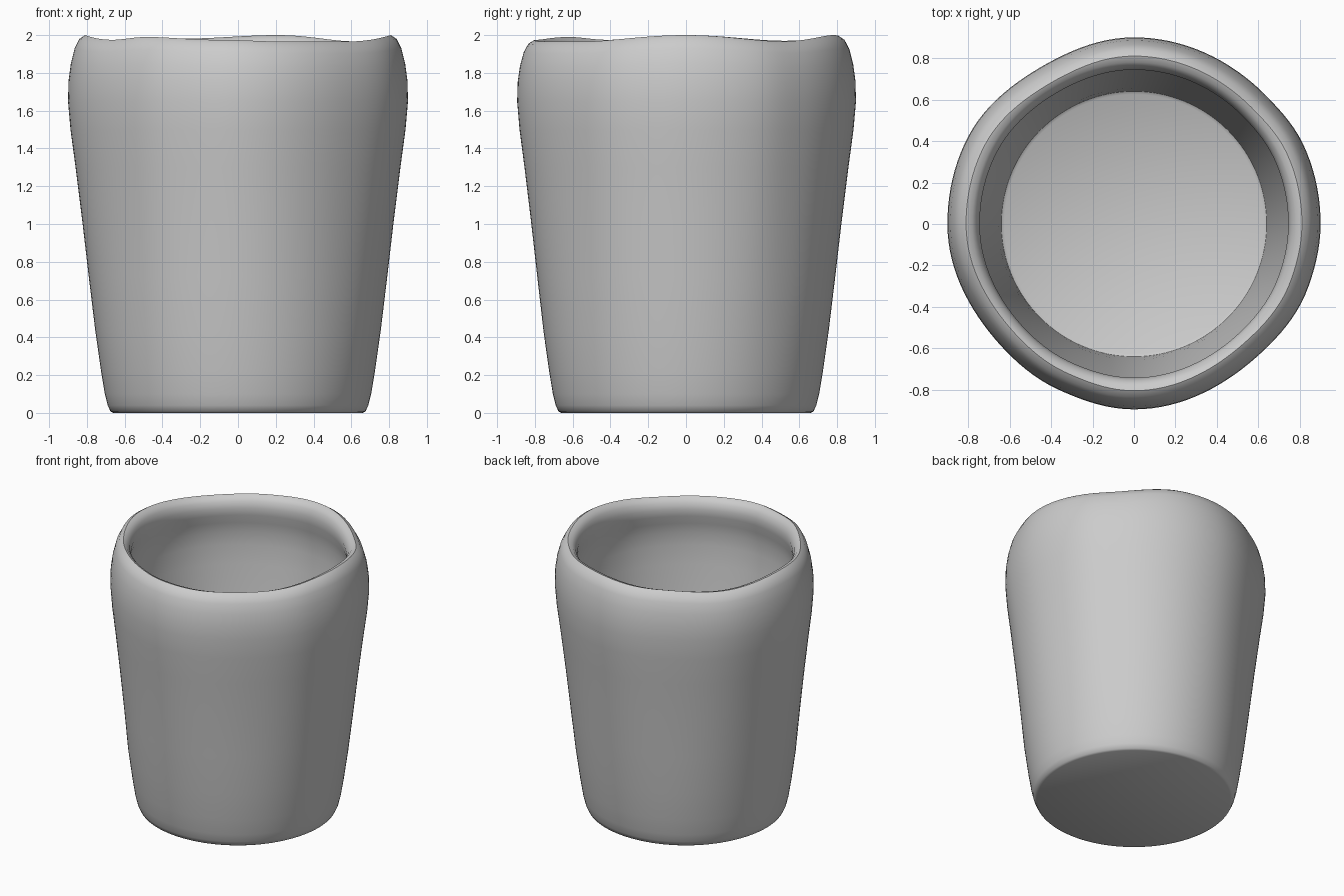
import bpy, bmesh, math

if "Cube" in bpy.data.objects:
    bpy.data.objects.remove(bpy.data.objects["Cube"])

N = 128

# Outer wall, rounded lip, inner wall and floor: (radius, height)
profile = [(0.66, 0.0), (0.675, 0.008), (0.69, 0.04), (0.705, 0.10), (0.725, 0.22), (0.755, 0.43),
           (0.79, 0.72), (0.825, 1.02), (0.86, 1.30), (0.887, 1.50), (0.90, 1.65),
           (0.897, 1.76), (0.885, 1.85), (0.865, 1.93), (0.84, 1.98), (0.81, 2.0),
           (0.78, 1.99), (0.757, 1.96), (0.744, 1.91), (0.75, 1.85), (0.768, 1.78),
           (0.782, 1.70), (0.783, 1.60), (0.772, 1.46), (0.745, 1.25), (0.71, 0.95),
           (0.68, 0.65), (0.655, 0.35), (0.645, 0.20), (0.64, 0.11), (0.625, 0.10)]

# Uneven handmade rim: (angle in degrees, height change) and radius change
rim_drop = [(0, 0), (40, -0.033), (75, 0), (110, -0.018), (140, -0.03), (180, 0),
            (212, -0.025), (232, -0.01), (262, -0.025), (290, -0.035), (315, -0.035), (360, 0)]
rim_push = [(0, 0), (25, 0.002), (45, -0.012), (90, 0), (120, -0.02), (152, 0.004), (180, 0),
            (222, -0.03), (245, -0.022), (270, -0.006), (310, -0.028), (340, -0.006), (360, 0)]


def wave(table, deg):
    for (a0, v0), (a1, v1) in zip(table, table[1:]):
        if a0 <= deg <= a1:
            t = (deg - a0) / (a1 - a0)
            return v0 + (v1 - v0) * (1 - math.cos(math.pi * t)) / 2
    return 0


# Cup body: revolve the profile, with the wobble growing towards the rim
bm = bmesh.new()
rings = []
for r, z in profile:
    ring = []
    k_top = max(0, (z - 1.6) / 0.4) ** 1.5
    k_side = min(1, z / 1.6)
    for i in range(N):
        deg = 360 * i / N
        a = math.radians(deg)
        rr = r + wave(rim_push, deg) * k_side * (0.5 if r < 0.79 else 1)
        zz = z + wave(rim_drop, deg) * min(1, k_top)
        ring.append(bm.verts.new((rr * math.cos(a), rr * math.sin(a), zz)))
    rings.append(ring)
for lo, hi in zip(rings, rings[1:]):
    for i in range(N):
        j = (i + 1) % N
        bm.faces.new((lo[i], lo[j], hi[j], hi[i]))
bm.faces.new(rings[0][::-1])   # underside
bm.faces.new(rings[-1])        # inner floor
mesh = bpy.data.meshes.new("cup")
bm.to_mesh(mesh)
bm.free()
cup = bpy.data.objects.new("cup", mesh)
bpy.context.collection.objects.link(cup)

# Smooth shading with a crisp base edge
bpy.context.view_layer.objects.active = cup
cup.select_set(True)
bpy.ops.object.shade_smooth_by_angle(angle=math.radians(40))
